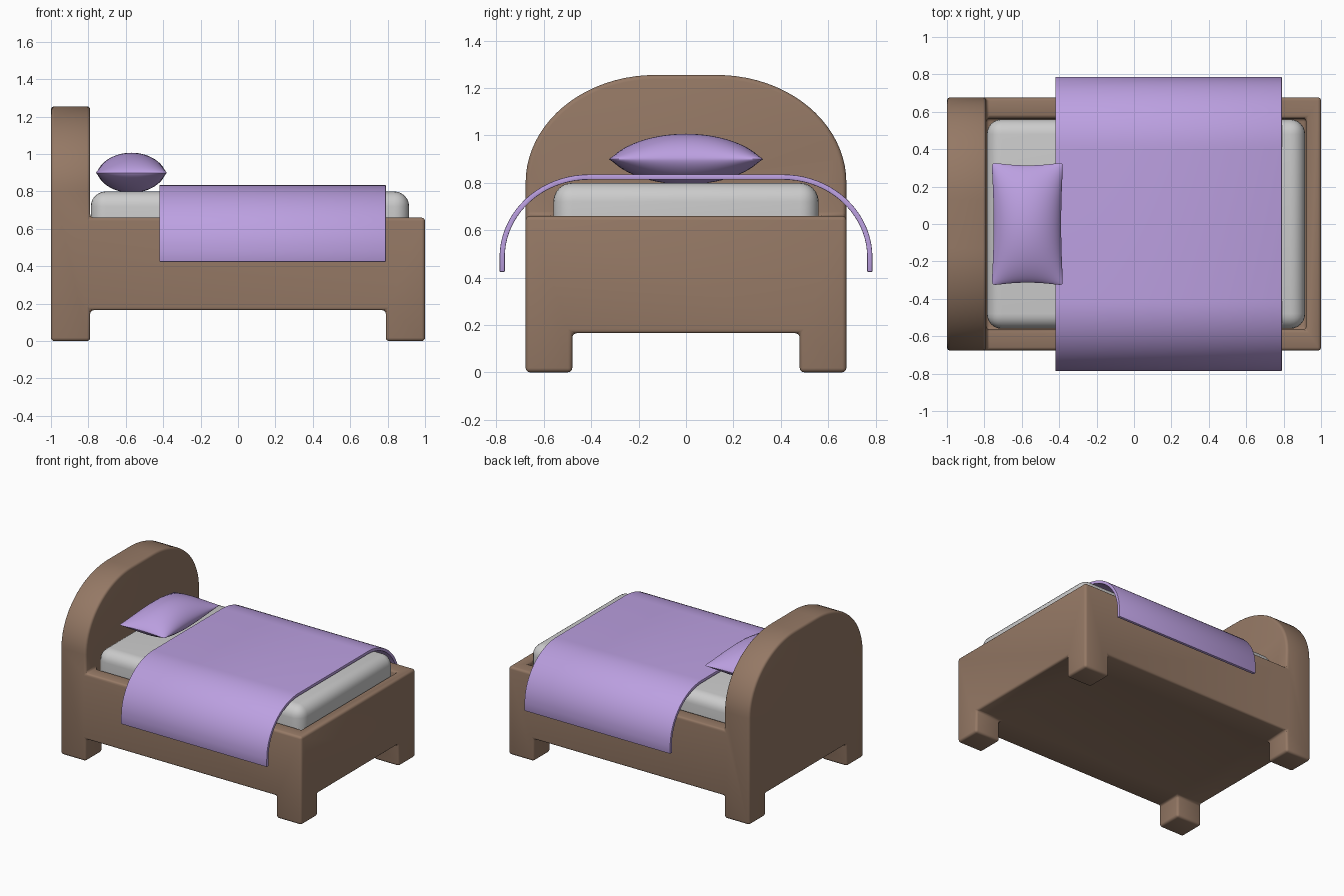
import bpy, bmesh, math

if "Cube" in bpy.data.objects:
    bpy.data.objects.remove(bpy.data.objects["Cube"])

def material(name, rgb):
    m = bpy.data.materials.new(name)
    m.diffuse_color = (*rgb, 1)
    m.use_nodes = True
    m.node_tree.nodes["Principled BSDF"].inputs["Base Color"].default_value = m.diffuse_color
    return m

wood = material("wood", (0.30, 0.19, 0.13))
fabric = material("lilac_fabric", (0.50, 0.35, 0.75))

def add_object(name, bm, mat=None):
    bmesh.ops.recalc_face_normals(bm, faces=bm.faces)
    mesh = bpy.data.meshes.new(name)
    bm.to_mesh(mesh)
    bm.free()
    ob = bpy.data.objects.new(name, mesh)
    bpy.context.collection.objects.link(ob)
    if mat:
        mesh.materials.append(mat)
    return ob

def activate(ob):
    bpy.ops.object.select_all(action='DESELECT')
    ob.select_set(True)
    bpy.context.view_layer.objects.active = ob

def box(name, x0, x1, y, z0, z1):
    """Box between x0 and x1, symmetric in y."""
    bm = bmesh.new()
    bmesh.ops.create_cube(bm, size=1)
    for v in bm.verts:
        v.co = (x0 + (v.co.x + .5) * (x1 - x0), v.co.y * 2 * y,
                z0 + (v.co.z + .5) * (z1 - z0))
    return add_object(name, bm)

def prism(name, pts, x0, x1, mat):
    """Extrude a (y, z) outline along x."""
    bm = bmesh.new()
    face = bm.faces.new([bm.verts.new((x0, y, z)) for y, z in pts])
    ext = bmesh.ops.extrude_face_region(bm, geom=[face])['geom']
    for v in ext:
        if isinstance(v, bmesh.types.BMVert):
            v.co.x = x1
    return add_object(name, bm, mat)

def arc(cy, cz, ry, rz, n):
    """Quarter ellipse from the side up to the top."""
    return [(cy + ry * math.cos(t), cz + rz * math.sin(t))
            for t in (i * math.pi / 2 / n for i in range(n + 1))]

def mirrored(half):
    return half + [(-y, z) for y, z in reversed(half)]

def cut(ob, cutter):
    mod = ob.modifiers.new("cut", 'BOOLEAN')
    mod.operation, mod.solver, mod.object = 'DIFFERENCE', 'EXACT', cutter
    activate(ob)
    bpy.ops.object.modifier_apply(modifier=mod.name)
    bpy.data.objects.remove(cutter, do_unlink=True)

def finish(ob, width=0, segments=3):
    activate(ob)
    if width:
        mod = ob.modifiers.new("round", 'BEVEL')
        mod.width, mod.segments = width, segments
        mod.limit_method, mod.angle_limit = 'ANGLE', math.radians(40)
        mod.use_clamp_overlap = False
        bpy.ops.object.modifier_apply(modifier=mod.name)
    bpy.ops.object.shade_smooth_by_angle(angle=math.radians(35))

# Wooden bed: headboard outline run full length, then carved away
outline = mirrored([(0.677, 0)] + arc(0.13, 0.80, 0.547, 0.455, 20))
bed = prism("bed_frame", outline, -1, 1, wood)
cut(bed, box("cut_top", -0.79, 2, 1, 0.66, 2))
cut(bed, box("cut_recess", -0.79, 0.92, 0.565, 0.45, 1))
cut(bed, box("cut_legs_side", -0.79, 0.79, 2, -1, 0.165))
cut(bed, box("cut_legs_end", -2, 2, 0.48, -1, 0.165))
bm = bmesh.new()
bm.from_mesh(bed.data)
bmesh.ops.remove_doubles(bm, verts=bm.verts, dist=1e-5)
bmesh.ops.dissolve_limit(bm, angle_limit=math.radians(1), verts=bm.verts, edges=bm.edges)
bm.to_mesh(bed.data)
bm.free()
finish(bed, 0.018)

# Mattress
finish(box("mattress", -0.787, 0.915, 0.56, 0.45, 0.80), 0.08, 6)

# Blanket draped over both sides
outer = [(0.787, 0.424)] + arc(0.41, 0.485, 0.377, 0.35, 20)
inner = [(0.765, 0.424)] + arc(0.41, 0.485, 0.355, 0.328, 20)
blanket = prism("blanket", mirrored(outer) + list(reversed(mirrored(inner))), -0.42, 0.79, fabric)
finish(blanket, 0.003, 2)

# Pillow: two puffed sheets joined at the seam
bm = bmesh.new()
N = 32
for side in (1, -1):
    verts = bmesh.ops.create_grid(bm, x_segments=N, y_segments=N, size=1)['verts']
    for vert in verts:
        u = math.sin(vert.co.x * math.pi / 2)
        v = math.sin(vert.co.y * math.pi / 2)
        a, b = max(0, 1 - u * u), max(0, 1 - v * v)
        corner = 1 - 0.03 * (u * v) ** 16
        vert.co = (-0.57 + 0.192 * u * (1 - 0.06 * b) * corner,
                   0.33 * v * (1 - 0.05 * a) * corner,
                   0.90 + side * 0.107 * a ** 0.6 * b ** 0.7)
bmesh.ops.remove_doubles(bm, verts=bm.verts, dist=1e-5)
finish(add_object("pillow", bm, fabric))
